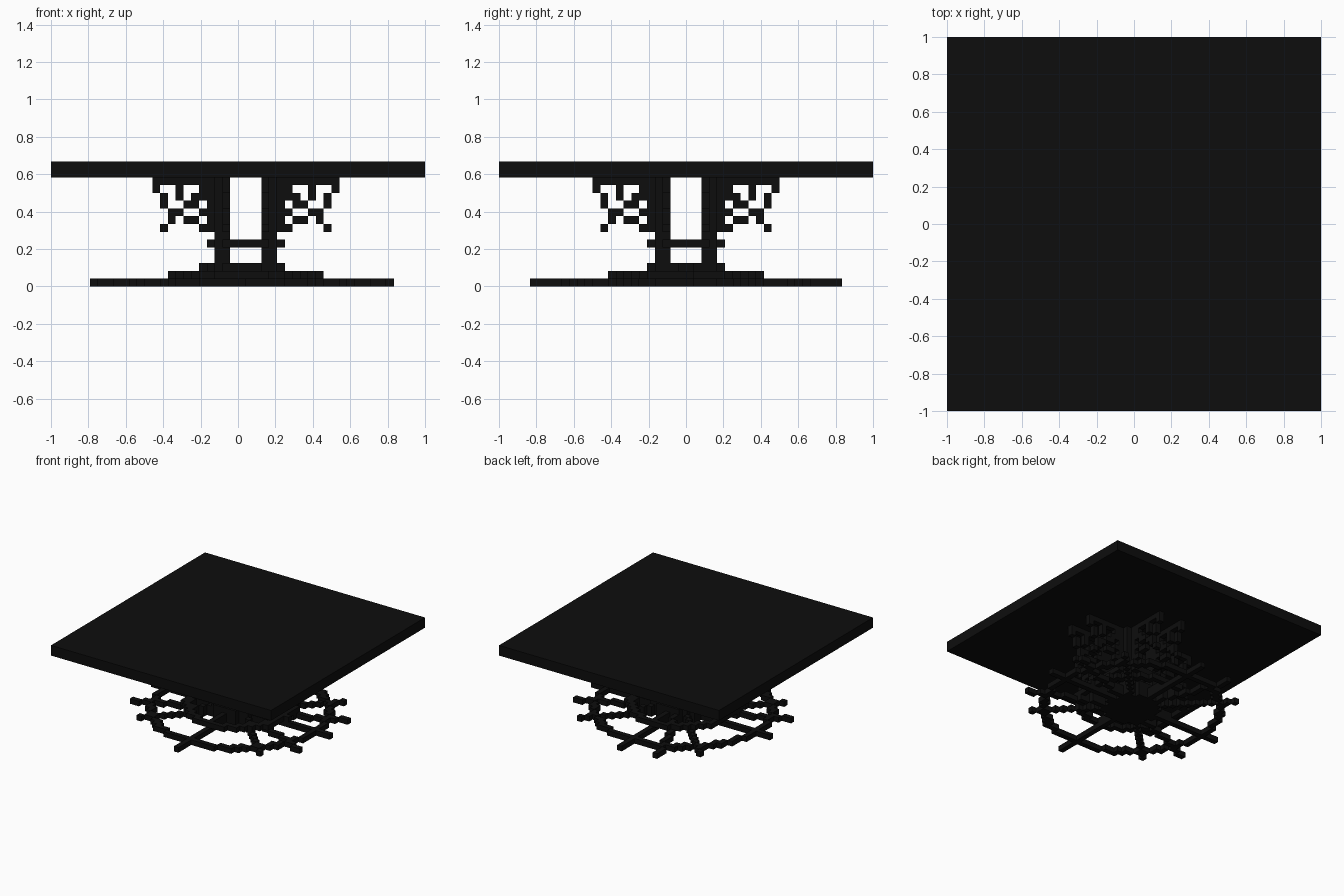
import bpy, bmesh, math
from mathutils import Vector

if "Cube" in bpy.data.objects:
    bpy.data.objects.remove(bpy.data.objects["Cube"], do_unlink=True)

U = 1 / 24            # edge of one block
BASE = (0.0, -0.5)    # centre of the foot, in blocks
MID = (0.5, -0.5)     # centre of the legs, in blocks

black = bpy.data.materials.new("black_iron")
black.use_nodes = True
black.diffuse_color = (0.004, 0.004, 0.004, 1)
black.node_tree.nodes["Principled BSDF"].inputs["Base Color"].default_value = black.diffuse_color

parts, taken = {}, set()


def add(name, cells):
    """Claim the free cells for a named part."""
    new = set(cells) - taken
    taken.update(new)
    parts.setdefault(name, set()).update(new)


def cell(centre, x, y):
    return math.floor(centre[0] + x + 0.5), math.floor(centre[1] + y + 0.5)


def ray(angle, length, z):
    """Straight run of blocks from the foot's centre."""
    c, s = math.cos(math.radians(angle)), math.sin(math.radians(angle))
    k = 1 / max(abs(c), abs(s))
    steps = int(length / k + 0.01)
    return [(*cell(BASE, round(i * k * c, 3), round(i * k * s, 3)), z) for i in range(steps + 1)]


def ring(centre, radius, z):
    turn = [math.tau * i / 360 for i in range(360)]
    return [(*cell(centre, radius * math.cos(t), radius * math.sin(t)), z) for t in turn]


def disc(centre, radius, z):
    r = range(-12, 13)
    return [(x, y, z) for x in r for y in r
            if math.hypot(x - centre[0], y - centre[1]) <= radius]


# Legs: four square posts
for sx in (-1, 1):
    for sy in (-1, 1):
        add("legs", [(int(MID[0] + sx * a), int(math.floor(MID[1] + sy * b)), z)
                     for a in (2.5, 3.5) for b in (2.5, 3.5) for z in range(14)])

# Foot: stepped hub, radial spokes and two hoops
for z in range(3):
    add("hub", disc(BASE, 5.1, z))
for quarter in range(4):
    for offset in (0, 45):
        add("spokes", ray(quarter * 90 + offset, 19.5, 0))
        add("spokes", ray(quarter * 90 + offset, 9.5, 1))
for angle in (22.5, 112.5, 202.5, 337.5):
    add("spokes", ray(angle, 19.5, 0))
    add("spokes", ray(angle, 9.5, 1))
add("spokes", [(0, -20, 0)])
add("outer_hoop", ring(BASE, 16, 0))
add("inner_hoop", ring(BASE, 9.5, 1))

# Collar tying the legs together
add("collar", ring(MID, 4.5, 5))

# Scroll brackets: rows from the top down, read outward from each leg
SCROLL = ["########",
          "##..#..#",
          "###.#.#.",
          "#.##..#.",
          "##..##..",
          "#.##.#..",
          "##....#."]
for sx in (-1, 1):
    for sy in (-1, 1):
        for row, line in enumerate(SCROLL):
            for d, mark in enumerate(line):
                if mark == "#":
                    for a, b in ((4.5 + d, 2.5), (2.5, 4.5 + d)):
                        add("scroll_brackets", [(round(MID[0] + sx * a),
                                                 round(MID[1] + sy * b), 13 - row)])

# Table top
add("table_top", [(x, y, z) for x in range(-24, 24) for y in range(-24, 24) for z in (14, 15)])

# Turn each part into its exposed block faces
for name, cells in parts.items():
    bm = bmesh.new()
    verts = {}
    for c in sorted(cells):
        for axis in range(3):
            for side in (0, 1):
                n = list(c)
                n[axis] += 2 * side - 1
                if tuple(n) in taken:
                    continue
                loop = []
                for p, q in ((0, 0), (1, 0), (1, 1), (0, 1)):
                    k = list(c)
                    k[axis] += side
                    k[(axis + 1) % 3] += p
                    k[(axis + 2) % 3] += q
                    k = tuple(k)
                    if k not in verts:
                        verts[k] = bm.verts.new(Vector(k) * U)
                    loop.append(verts[k])
                bm.faces.new(loop if side else loop[::-1])
    mesh = bpy.data.meshes.new(name)
    bm.to_mesh(mesh)
    bm.free()
    mesh.materials.append(black)
    bpy.context.collection.objects.link(bpy.data.objects.new(name, mesh))
